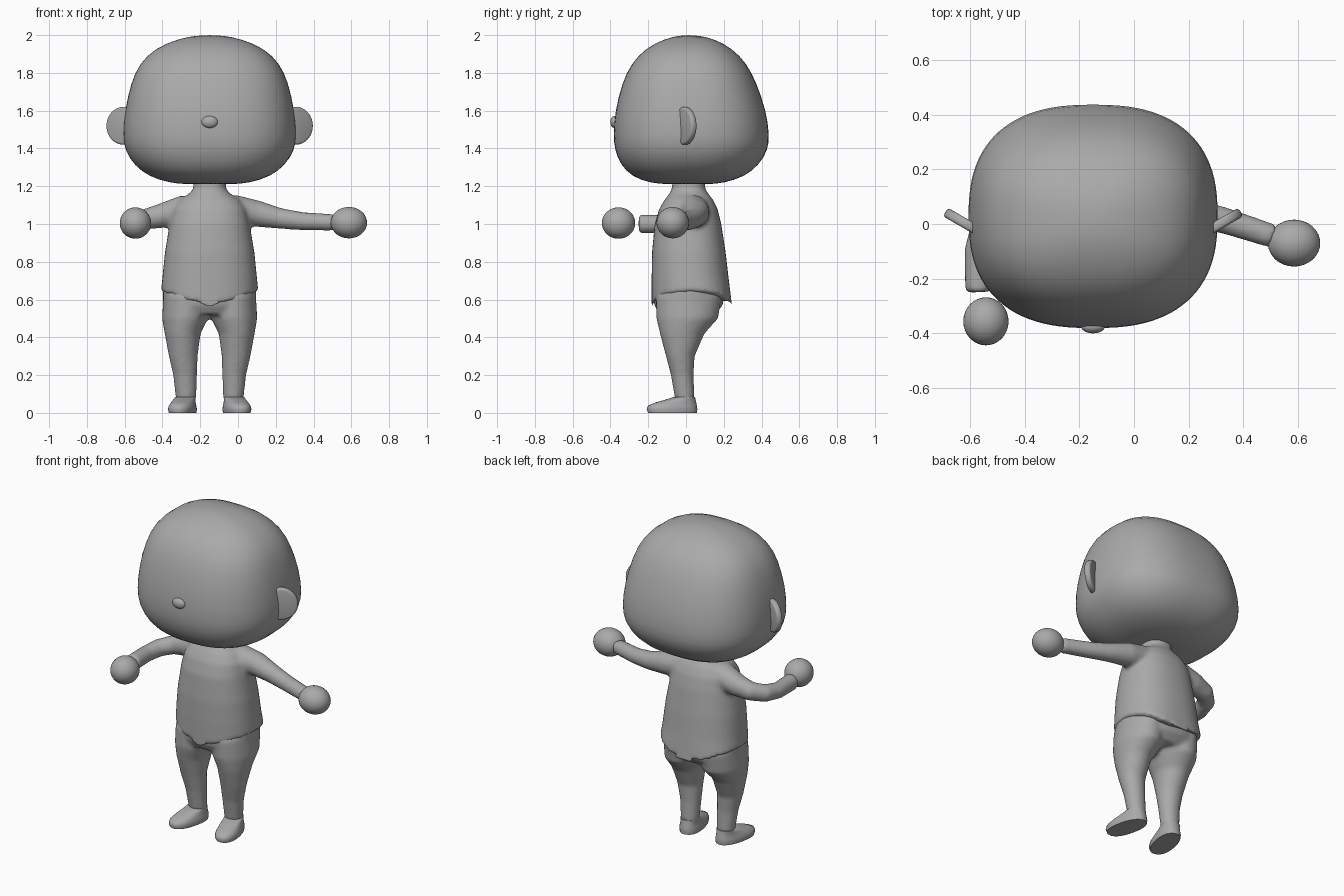
import bpy, bmesh, math
from mathutils import Vector, Matrix

if "Cube" in bpy.data.objects:
    bpy.data.objects.remove(bpy.data.objects["Cube"])

MID = -0.15  # x of the body's symmetry plane

grey = bpy.data.materials.new("plain grey")
grey.use_nodes = True
grey.diffuse_color = (0.4, 0.4, 0.4, 1)
grey.node_tree.nodes["Principled BSDF"].inputs["Base Color"].default_value = (0.4, 0.4, 0.4, 1)


def finish(bm, name, angle=40):
    bmesh.ops.recalc_face_normals(bm, faces=bm.faces)
    mesh = bpy.data.meshes.new(name)
    bm.to_mesh(mesh)
    bm.free()
    mesh.materials.append(grey)
    ob = bpy.data.objects.new(name, mesh)
    bpy.context.collection.objects.link(ob)
    bpy.ops.object.select_all(action="DESELECT")
    ob.select_set(True)
    bpy.context.view_layer.objects.active = ob
    bpy.ops.object.shade_smooth_by_angle(angle=math.radians(angle))
    return ob


def loft(bm, rings, n=32, power=2.0):
    """Closed skin over rings of (centre, u axis, v axis)."""
    def sup(c):
        return math.copysign(abs(c) ** (2 / power), c)
    loops = []
    for c, u, v in rings:
        loop = []
        for i in range(n):
            a = math.tau * i / n
            loop.append(bm.verts.new(Vector(c) + Vector(u) * sup(math.cos(a))
                                     + Vector(v) * sup(math.sin(a))))
        loops.append(loop)
    for low, high in zip(loops, loops[1:]):
        for i in range(n):
            j = (i + 1) % n
            bm.faces.new((low[i], low[j], high[j], high[i]))
    bm.faces.new(loops[0][::-1])
    bm.faces.new(loops[-1])


def stack(rows, x=MID):
    """Level rings from rows of (z, half width, front y, back y)."""
    return [((x, (f + b) / 2, z), (w, 0, 0), (0, (b - f) / 2, 0)) for z, w, f, b in rows]


def tube(bm, path):
    """Round limb along a path of (x, y, z, radius)."""
    pts = [Vector(p[:3]) for p in path]
    rings = []
    for i, p in enumerate(pts):
        t = (pts[min(i + 1, len(pts) - 1)] - pts[max(i - 1, 0)]).normalized()
        u = t.cross(Vector((0, 0, 1))).normalized()
        r = path[i][3]
        rings.append((p, u * r, u.cross(t) * r))
    loft(bm, rings, 20)


def blend(ob, voxel=0.012, rounds=5):
    """Fuse overlapping volumes into one soft skin."""
    m = ob.modifiers.new("fuse", "REMESH")
    m.mode, m.voxel_size, m.use_smooth_shade = "VOXEL", voxel, True
    s = ob.modifiers.new("soften", "SMOOTH")
    s.factor, s.iterations = 0.5, rounds


def ellipsoid(name, centre, radii):
    bm = bmesh.new()
    bmesh.ops.create_uvsphere(bm, u_segments=32, v_segments=20, radius=1)
    bmesh.ops.scale(bm, vec=radii, verts=bm.verts)
    bmesh.ops.translate(bm, vec=centre, verts=bm.verts)
    return finish(bm, name, 180)


# Head
bm = bmesh.new()
loft(bm, stack([
    (1.21, .12, -.10, .12), (1.217, .21, -.19, .20), (1.25, .32, -.285, .31),
    (1.31, .40, -.345, .385), (1.39, .45, -.378, .435), (1.47, .462, -.386, .443),
    (1.6, .45, -.376, .425), (1.75, .417, -.338, .373), (1.85, .372, -.29, .322),
    (1.93, .29, -.215, .245), (1.98, .17, -.115, .15), (2.0, .06, -.03, .06)]),
    48, 2.5)
head = finish(bm, "head", 180)
sub = head.modifiers.new("round", "SUBSURF")
sub.levels = sub.render_levels = 1

# Nose
ellipsoid("nose", (MID, -.377, 1.54), (.043, .024, .032))

# Ears: flat discs swept backwards
for side, name in ((1, "left_ear"), (-1, "right_ear")):
    bm = bmesh.new()
    bmesh.ops.create_cone(bm, cap_ends=True, segments=32, radius1=.1, radius2=.1, depth=.036)
    rims = [e for e in bm.edges if abs(e.verts[0].co.z - e.verts[1].co.z) < .001]
    bmesh.ops.bevel(bm, geom=rims, offset=.012, segments=3, profile=.5, affect="EDGES")
    bmesh.ops.transform(bm, verts=bm.verts, matrix=(
        Matrix.Translation((MID + side * .455, -.006, 1.52))
        @ Matrix.Rotation(side * math.radians(30), 4, "Z")
        @ Matrix.Rotation(math.radians(90), 4, "X")))
    finish(bm, name)

# Torso with a hem dipping at front and back, plus both arms
bm = bmesh.new()
loft(bm, stack([
    (.645, .258, -.182, .245), (.72, .25, -.182, .225), (.85, .237, -.18, .21),
    (1.0, .212, -.166, .187), (1.08, .195, -.142, .167), (1.13, .16, -.112, .142),
    (1.16, .11, -.088, .118), (1.185, .087, -.075, .102), (1.25, .085, -.07, .1)]),
    40, 2.3)
for v in bm.verts:
    if v.co.z < .7:
        v.co.z -= .09 * (1 - abs(v.co.x - MID) / .258)
tube(bm, [(-.02, .04, 1.07, .085), (.1, .055, 1.055, .07), (.22, .04, 1.03, .055),
          (.34, .01, 1.015, .048), (.51, -.045, 1.008, .044)])
tube(bm, [(-.28, .04, 1.07, .085), (-.4, .055, 1.045, .066), (-.49, .045, 1.025, .055),
          (-.55, -.01, 1.01, .052), (-.575, -.1, 1.0, .048), (-.57, -.25, 1.0, .05)])
blend(finish(bm, "torso_and_arms"))

# Hands
ellipsoid("left_hand", (.587, -.07, 1.007), (.096, .086, .083))
ellipsoid("right_hand", (-.543, -.357, 1.005), (.083, .088, .083))

# Hips and legs
bm = bmesh.new()
loft(bm, stack([(.52, .225, -.14, .15), (.57, .245, -.168, .195),
                (.64, .247, -.174, .205), (.72, .235, -.168, .2)]), 40, 2.3)
for side in (1, -1):
    for_leg = [(.62, .125, .12, -.16, .19), (.5, .13, .122, -.157, .17),
               (.42, .143, .095, -.138, .098), (.3, .14, .076, -.106, .046),
               (.2, .13, .063, -.08, .04), (.07, .125, .054, -.058, .046)]
    loft(bm, [((MID + side * dx, (f + b) / 2, z), (w, 0, 0), (0, (b - f) / 2, 0))
              for z, dx, w, f, b in for_leg])
blend(finish(bm, "hips_and_legs"))

# Feet, toes turned out
for side, name in ((1, "left_foot"), (-1, "right_foot")):
    bm = bmesh.new()
    rows = [(0, .066, -.205, .058), (.02, .07, -.212, .06), (.038, .066, -.205, .058),
            (.055, .06, -.165, .054), (.07, .056, -.11, .05), (.085, .053, -.062, .047)]
    loft(bm, stack(rows, 0), 32, 2.3)
    bmesh.ops.rotate(bm, verts=bm.verts, cent=(0, 0, 0),
                     matrix=Matrix.Rotation(side * math.radians(13), 3, "Z"))
    bmesh.ops.translate(bm, verts=bm.verts, vec=(MID + side * .127, 0, 0))
    finish(bm, name, 60)
